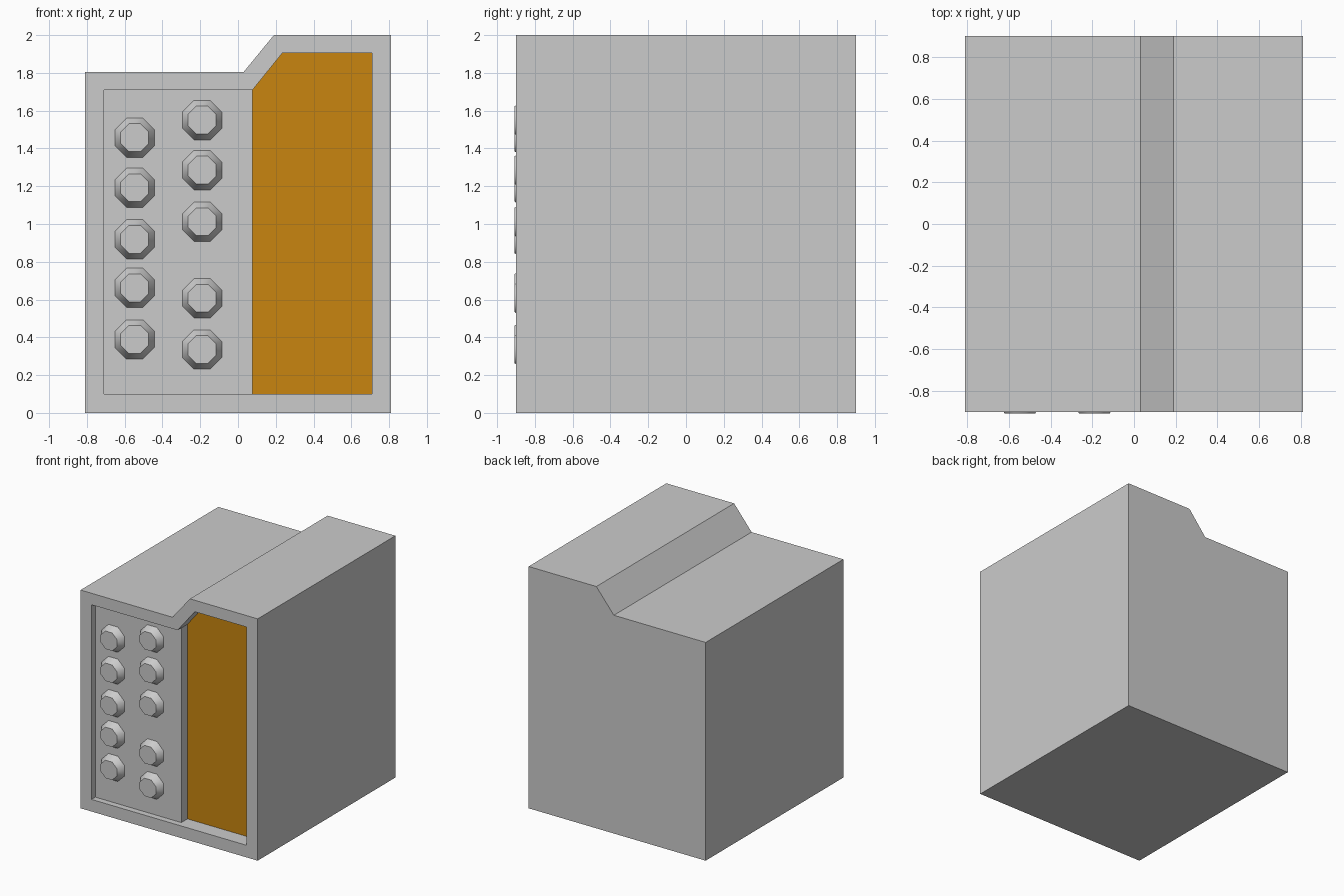
import bpy, bmesh, math

if "Cube" in bpy.data.objects:
    bpy.data.objects.remove(bpy.data.objects["Cube"])


def loft(name, rings, smooth=False):
    """Skin a list of (x-z outline, y) rings along y and cap both ends."""
    bm = bmesh.new()
    loops = [[bm.verts.new((x, y, z)) for x, z in pts] for pts, y in rings]
    for a, b in zip(loops, loops[1:]):
        n = len(a)
        for i in range(n):
            j = (i + 1) % n
            face = bm.faces.new((a[i], a[j], b[j], b[i]))
            face.smooth = smooth
    bm.faces.new(loops[0])
    bm.faces.new(loops[-1])
    bmesh.ops.recalc_face_normals(bm, faces=bm.faces)
    mesh = bpy.data.meshes.new(name)
    bm.to_mesh(mesh)
    bm.free()
    obj = bpy.data.objects.new(name, mesh)
    bpy.context.collection.objects.link(obj)
    return obj


def octagon(x, z, half_width):
    r = half_width / math.cos(math.pi / 8)
    angles = [math.pi / 8 + k * math.pi / 4 for k in range(8)]
    return [(x + r * math.cos(a), z + r * math.sin(a)) for a in angles]


FRONT, BACK, PANEL, FLOOR = -0.9, 0.9, -0.85, -0.77

# Stepped housing with a framed recess in the front
outer = [(-0.81, 0), (0.81, 0), (0.81, 2), (0.19, 2), (0.03, 1.805), (-0.81, 1.805)]
inner = [(-0.71, 0.1), (0.71, 0.1), (0.71, 1.905), (0.235, 1.905), (0.077, 1.71), (-0.71, 1.71)]
loft("housing", [(outer, BACK), (outer, FRONT), (inner, FRONT), (inner, FLOOR + 0.01)])

# Raised button panel on the left of the recess
panel = [(-0.71, 0.1), (0.077, 0.1), (0.077, 1.71), (-0.71, 1.71)]
loft("button_panel", [(panel, FLOOR + 0.01), (panel, PANEL)])

# Orange plate on the right of the recess
plate = [(0.077, 0.1)] + inner[1:5]
orange_plate = loft("orange_plate", [(plate, FLOOR + 0.01), (plate, FLOOR)])
orange = bpy.data.materials.new("orange")
orange.diffuse_color = (0.58, 0.235, 0.005, 1)
orange.use_nodes = True
orange.node_tree.nodes["Principled BSDF"].inputs["Base Color"].default_value = orange.diffuse_color
orange_plate.data.materials.append(orange)

# Two columns of tapered octagonal buttons
columns = {
    -0.547: (1.457, 1.192, 0.919, 0.662, 0.389),
    -0.19: (1.55, 1.285, 1.012, 0.607, 0.336),
}
for x, heights in columns.items():
    for z in heights:
        button = loft("button", [(octagon(x, z, 0.104), PANEL + 0.005),
                                 (octagon(x, z, 0.104), PANEL),
                                 (octagon(x, z, 0.074), -0.907)], smooth=True)
        # Crisp rims at the base and the cap
        for edge in button.data.edges:
            v0, v1 = (button.data.vertices[i].co for i in edge.vertices)
            edge.use_edge_sharp = abs(v0.y - v1.y) < 1e-5
